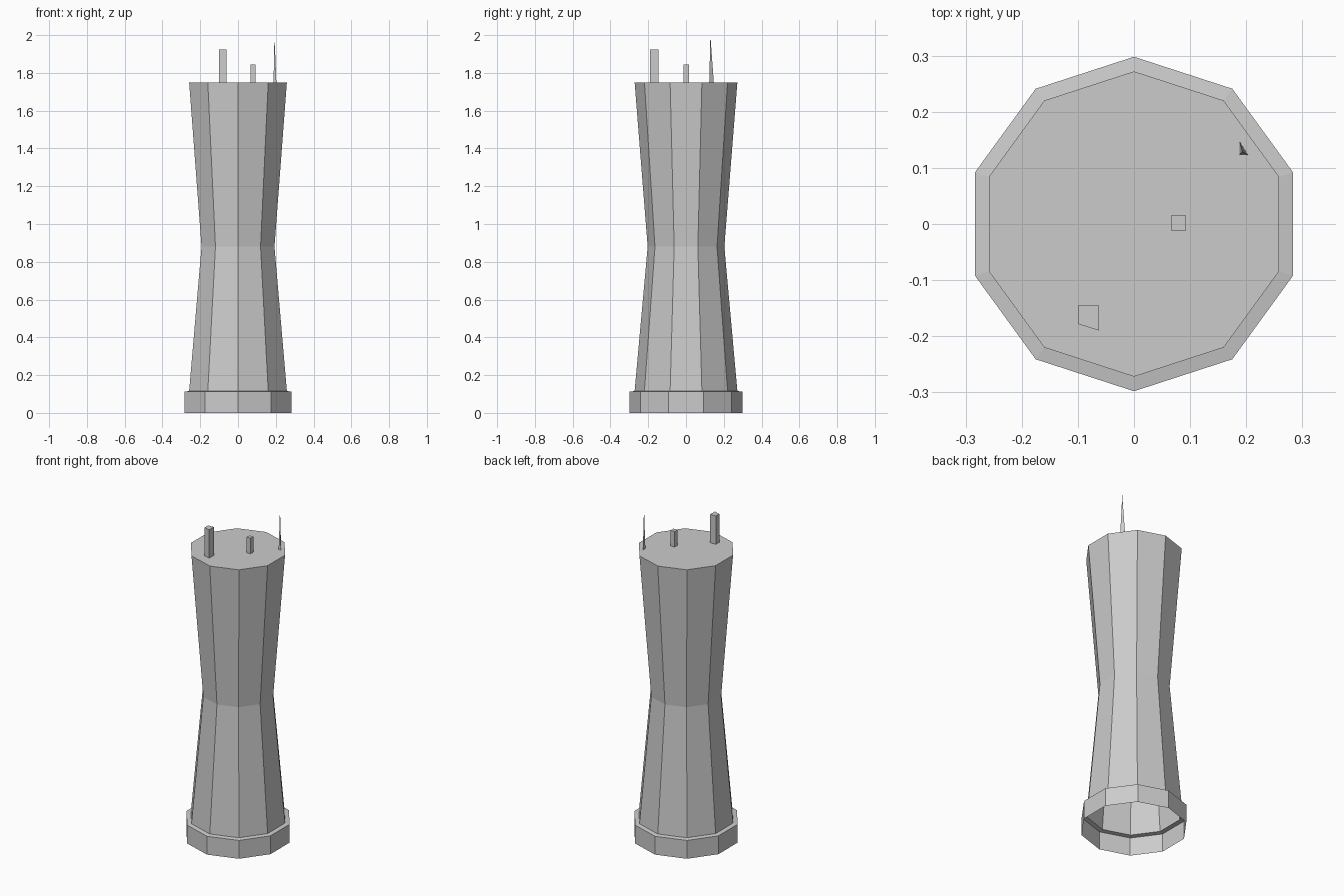
import bpy, bmesh, math

if "Cube" in bpy.data.objects:
    bpy.data.objects.remove(bpy.data.objects["Cube"])


def new_object(name, bm):
    mesh = bpy.data.meshes.new(name)
    bm.to_mesh(mesh)
    bm.free()
    obj = bpy.data.objects.new(name, mesh)
    bpy.context.collection.objects.link(obj)
    return obj


def lathe(name, profile, sides=10):
    """Faceted open-bottomed shell through (radius, z) rings, closed at the top."""
    bm = bmesh.new()
    rings = []
    for r, z in profile:
        angles = [math.pi / 2 + i * math.tau / sides for i in range(sides)]
        rings.append([bm.verts.new((r * math.cos(a), r * math.sin(a), z)) for a in angles])
    for low, high in zip(rings, rings[1:]):
        for i in range(sides):
            j = (i + 1) % sides
            bm.faces.new((low[i], low[j], high[j], high[i]))
    bm.faces.new(rings[-1])
    return new_object(name, bm)


def prism(name, outline, z0, z1):
    """Upright post from a counter-clockwise outline, open where it meets the tower."""
    bm = bmesh.new()
    low = [bm.verts.new((x, y, z0)) for x, y in outline]
    high = [bm.verts.new((x, y, z1)) for x, y in outline]
    for i in range(len(low)):
        j = (i + 1) % len(low)
        bm.faces.new((low[i], low[j], high[j], high[i]))
    bm.faces.new(high)
    return new_object(name, bm)


def spike(name, outline, z0, apex):
    bm = bmesh.new()
    low = [bm.verts.new((x, y, z0)) for x, y in outline]
    tip = bm.verts.new(apex)
    for i in range(len(low)):
        bm.faces.new((low[i], low[(i + 1) % len(low)], tip))
    return new_object(name, bm)


ROOF = 1.75

# Waisted ten-sided tower with a wider foot band, hollow from below
lathe("tower", [(0.298, 0), (0.298, 0.112), (0.272, 0.116), (0.203, 0.88), (0.272, ROOF)])

# Rooftop posts and mast
prism("tall_post", [(-0.10, -0.178), (-0.062, -0.19), (-0.062, -0.145), (-0.10, -0.145)], ROOF, 1.923)
prism("short_post", [(0.066, -0.012), (0.093, -0.012), (0.093, 0.015), (0.066, 0.015)], ROOF, 1.845)
spike("mast", [(0.188, 0.123), (0.203, 0.123), (0.188, 0.147)], ROOF, (0.193, 0.129, 2.0))
